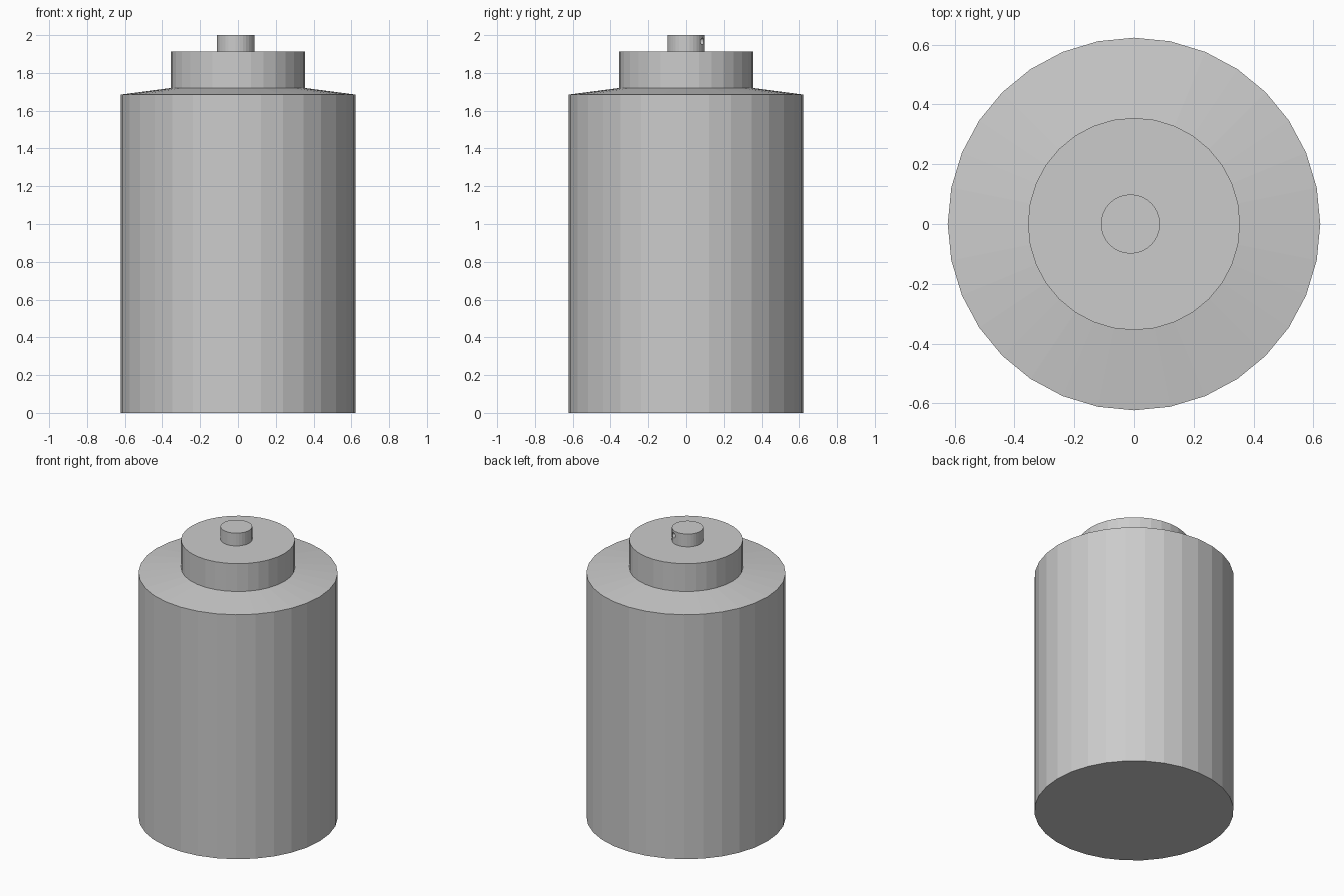
import bpy, bmesh, math

if "Cube" in bpy.data.objects:
    bpy.data.objects.remove(bpy.data.objects["Cube"])


def lathe(name, profile, sides=32, center=(0, 0)):
    """Closed solid turned from (radius, z) pairs, bottom to top."""
    bm = bmesh.new()
    rings = []
    for r, z in profile:
        rings.append([bm.verts.new((center[0] + r * math.cos(2 * math.pi * i / sides),
                                    center[1] + r * math.sin(2 * math.pi * i / sides), z))
                      for i in range(sides)])
    for a, b in zip(rings, rings[1:]):
        for i in range(sides):
            j = (i + 1) % sides
            bm.faces.new((a[i], a[j], b[j], b[i]))
    bm.faces.new(rings[0][::-1])
    bm.faces.new(rings[-1])
    mesh = bpy.data.meshes.new(name)
    bm.to_mesh(mesh)
    bm.free()
    obj = bpy.data.objects.new(name, mesh)
    bpy.context.collection.objects.link(obj)
    return obj


# Can body with sloped shoulder and stepped collar
lathe("can_body", [(0.623, 0), (0.623, 1.685), (0.355, 1.72)])
lathe("collar", [(0.355, 1.70), (0.355, 1.912)])

# Spray button on top
NX, NY = -0.012, 0.0
button = lathe("spray_button", [(0.099, 1.90), (0.099, 2.0)], center=(NX, NY))

# Small outlet hole in the side of the button
az = math.radians(62)
bpy.ops.mesh.primitive_cylinder_add(
    vertices=16, radius=0.018, depth=0.06,
    location=(NX + 0.1 * math.cos(az), NY + 0.1 * math.sin(az), 1.967),
    rotation=(0, math.pi / 2, az))
cutter = bpy.context.object
cutter.name = "outlet_cutter"
cutter.hide_render = True
cutter.hide_set(True)
cut = button.modifiers.new("outlet", 'BOOLEAN')
cut.operation = 'DIFFERENCE'
cut.solver = 'EXACT'
cut.object = cutter
